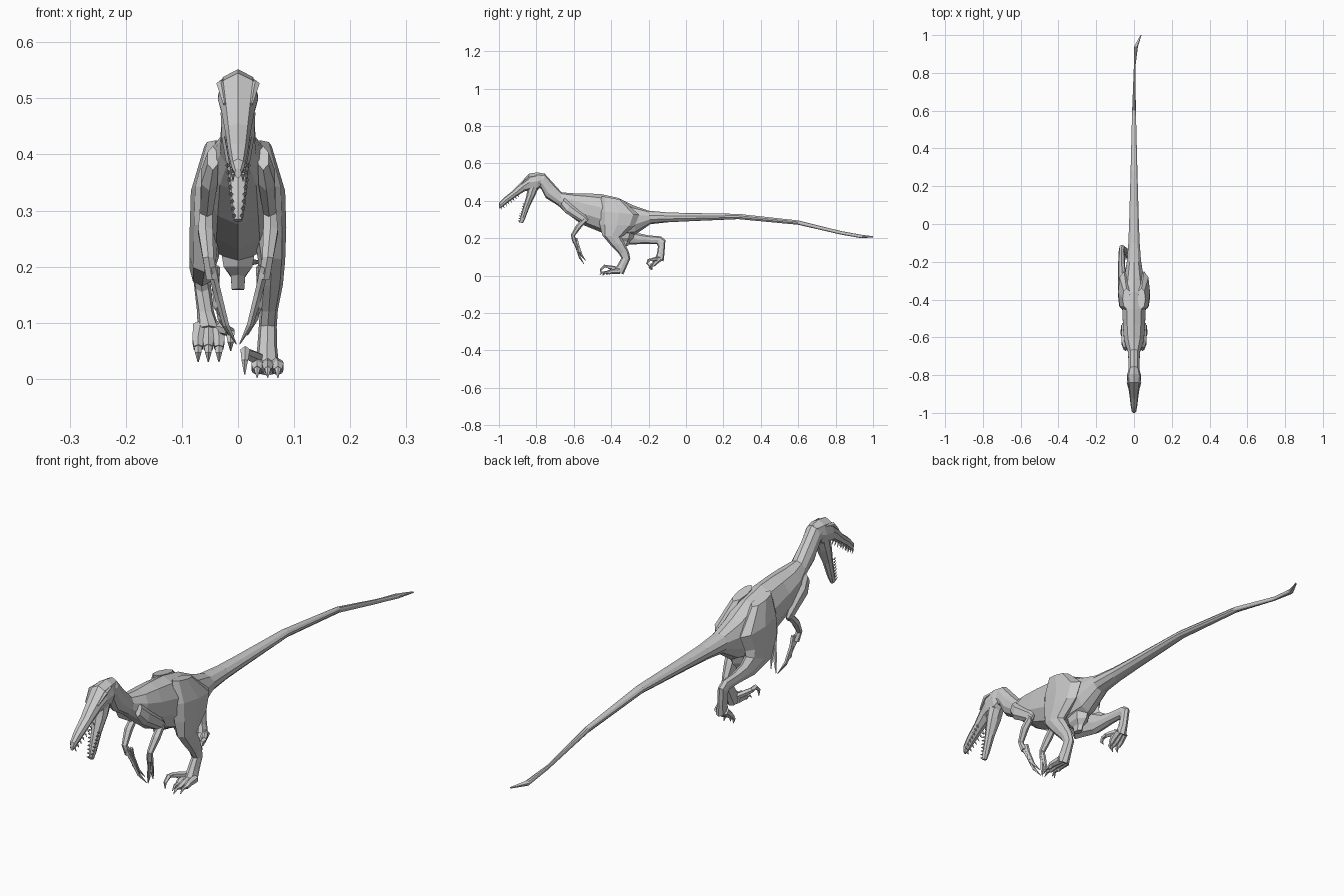
import bpy, bmesh, math
from mathutils import Vector


def skin(name, rings):
    """Join rings of points into one closed flat-shaded mesh."""
    bm = bmesh.new()
    loops = [[bm.verts.new(p) for p in r] for r in rings]
    n = len(loops[0])
    for a, b in zip(loops, loops[1:]):
        for i in range(n):
            j = (i + 1) % n
            bm.faces.new((a[i], a[j], b[j], b[i]))
    bm.faces.new(loops[0])
    bm.faces.new(loops[-1][::-1])
    bmesh.ops.recalc_face_normals(bm, faces=bm.faces)
    me = bpy.data.meshes.new(name)
    bm.to_mesh(me)
    bm.free()
    ob = bpy.data.objects.new(name, me)
    bpy.context.collection.objects.link(ob)
    return ob


def loft(name, sections, n=8, side=1):
    """Sections: (y1, z1, y2, z2, half width, x) with the two ends of the section in side view."""
    rings = []
    for y1, z1, y2, z2, w, x in sections:
        a, b = Vector((0, y1, z1)), Vector((0, y2, z2))
        c, h = (a + b) / 2, (a - b) / 2
        ring = []
        for i in range(n):
            t = 2 * math.pi * i / n
            p = c + h * math.cos(t)
            # slightly boxy width
            p.x = side * x + w * max(-1, min(1, 1.06 * math.sin(t)))
            ring.append(p)
        rings.append(ring)
    return skin(name, rings)


def tube(name, pts, radii, n=6):
    """Tapered tube along a path."""
    pts = [Vector(p) for p in pts]
    rings = []
    for i, p in enumerate(pts):
        d = (pts[min(i + 1, len(pts) - 1)] - pts[max(i - 1, 0)]).normalized()
        u = d.cross(Vector((1, 0, 0))).normalized()
        v = d.cross(u)
        rings.append([p + radii[i] * (u * math.cos(2 * math.pi * k / n)
                                      + v * math.sin(2 * math.pi * k / n)) for k in range(n)])
    return skin(name, rings)


# Neck, trunk and long stiff tail in one skin
loft("body", [
    (-.805, .545, -.80, .475, .027, 0),
    (-.755, .545, -.775, .465, .030, 0),
    (-.71, .495, -.75, .415, .029, 0),
    (-.665, .445, -.685, .375, .032, 0),
    (-.60, .44, -.64, .335, .052, 0),
    (-.53, .44, -.56, .275, .058, 0),
    (-.45, .435, -.45, .23, .062, 0),
    (-.36, .415, -.36, .205, .062, 0),
    (-.28, .375, -.27, .22, .050, 0),
    (-.20, .347, -.19, .275, .037, 0),
    (-.10, .338, -.10, .285, .030, 0),
    (.00, .335, .00, .29, .026, 0),
    (.28, .33, .28, .302, .018, 0),
    (.60, .295, .60, .272, .010, 0),
    (.83, .238, .83, .219, .004, .003),
    (.94, .218, .94, .200, .010, .011),
    (1.0, .211, 1.0, .205, .003, .037)], n=10)

# Pelvic keel below the belly
loft("pelvis_keel", [
    (-.39, .24, -.27, .24, .035, 0),
    (-.38, .20, -.28, .20, .028, 0),
    (-.36, .185, -.30, .18, .014, 0),
    (-.35, .16, -.31, .158, .012, 0)], n=6)

# Skull and upper jaw
loft("skull", [
    (-.76, .546, -.775, .475, .028, 0),
    (-.795, .552, -.795, .455, .036, 0),
    (-.84, .545, -.835, .452, .036, 0),
    (-.875, .507, -.86, .452, .030, 0),
    (-.925, .455, -.90, .428, .023, 0),
    (-.97, .42, -.95, .393, .018, 0),
    (-.998, .392, -.985, .365, .012, 0),
    (-1.0, .375, -.998, .358, .006, 0)])

# Lower jaw hanging open
loft("lower_jaw", [
    (-.845, .475, -.785, .475, .031, 0),
    (-.853, .43, -.805, .43, .029, 0),
    (-.868, .375, -.835, .37, .019, 0),
    (-.885, .315, -.86, .305, .013, 0),
    (-.892, .285, -.872, .28, .008, 0)])

for s, tag in ((1, "right"), (-1, "left")):
    # Brow ridge and teeth
    tube(f"{tag}_brow", [(s * .026, -.80, .532), (s * .031, -.84, .525), (s * .024, -.88, .49)],
         [.004, .008, .003], 5)
    for k in range(8):
        f = k / 7
        x, y, z = s * (.021 - .012 * f), -.90 - .092 * f, .432 - .066 * f
        tube(f"{tag}_upper_tooth", [(x, y, z), (x, y + .008, z - .014)], [.004, .0005], 4)
        x, y, z = s * (.019 - .012 * f), -.862 - .026 * f, .38 - .09 * f
        tube(f"{tag}_lower_tooth", [(x, y, z), (x, y - .012, z + .005)], [.004, .0005], 4)

    # Upper arm, forearm and palm
    loft(f"{tag}_upper_arm", [
        (-.65, .415, -.672, .372, .010, .045),
        (-.615, .385, -.645, .335, .016, .051),
        (-.54, .325, -.56, .285, .012, .056),
        (-.522, .30, -.535, .28, .006, .057)], 6, s)
    tube(f"{tag}_forearm", [(s * .057, -.54, .298), (s * .058, -.575, .262), (s * .053, -.605, .215),
                            (s * .046, -.595, .18)], [.013, .015, .011, .012])
    # Three long clawed fingers
    for i, (tx, ty, tz) in enumerate(((.003, -.545, .062), (.017, -.535, .078), (.028, -.56, .105))):
        b = Vector((.048 - .004 * i, -.605 + .009 * i, .20))
        t = Vector((tx, ty, tz))
        m1, m2 = b.lerp(t, .35), b.lerp(t, .72)
        m1.x += .004
        m2 += Vector((.006, -.005, -.004))
        tube(f"{tag}_finger", [(s * p.x, p.y, p.z) for p in (b, m1, m2, t)],
             [.008, .0075, .006, .001], 5)

# Standing right leg
hip = [(-.45, .425, -.34, .405, .020, .040),
       (-.465, .345, -.25, .325, .031, .053),
       (-.462, .275, -.275, .265, .030, .056)]
loft("right_leg", hip + [
    (-.447, .215, -.345, .205, .024, .060),
    (-.405, .165, -.325, .17, .022, .058),
    (-.362, .12, -.305, .125, .016, .055),
    (-.345, .095, -.298, .09, .016, .053),
    (-.365, .06, -.318, .045, .018, .052),
    (-.385, .03, -.335, .006, .022, .052)], 8, 1)

# Raised left leg swinging back
loft("left_leg", hip + [
    (-.42, .19, -.275, .245, .026, .060),
    (-.31, .165, -.245, .225, .022, .064),
    (-.22, .17, -.20, .215, .018, .066),
    (-.155, .168, -.135, .21, .015, .066),
    (-.15, .155, -.11, .19, .015, .064),
    (-.155, .12, -.115, .12, .015, .058),
    (-.165, .095, -.12, .075, .020, .052)], 8, -1)

# Toes with hooked claws
for x0, x1, dy in ((.038, .034, .02), (.052, .053, 0), (.066, .071, .015)):
    tube("right_toe", [(x0, -.355, .024), (x1, -.40, .022), (x1, -.43 + dy, .014)],
         [.016, .012, .009])
    tube("right_toe_claw", [(x1, -.425 + dy, .016), (x1, -.447 + dy, .017), (x1, -.463 + dy, .002)],
         [.008, .006, .001], 5)
    tube("left_toe", [(-x0, -.14, .092), (-x1, -.165, .068), (-x1, -.185 + dy / 2, .055)],
         [.016, .012, .009])
    tube("left_toe_claw", [(-x1, -.182 + dy / 2, .058), (-x1, -.195 + dy / 2, .046),
                           (-x1, -.19 + dy / 2, .030)], [.008, .006, .001], 5)

# Raised sickle claws on the inner toes
tube("right_sickle_toe", [(.040, -.36, .035), (.022, -.395, .042), (.013, -.415, .046)],
     [.011, .011, .009])
tube("right_sickle_claw", [(.013, -.41, .046), (.013, -.435, .050), (.012, -.455, .032), (.012, -.455, .008)],
     [.009, .009, .006, .001], 5)
tube("left_sickle_toe", [(-.040, -.14, .09), (-.024, -.165, .088), (-.015, -.182, .085)],
     [.011, .011, .009])
tube("left_sickle_claw", [(-.015, -.18, .085), (-.014, -.20, .082), (-.013, -.207, .066), (-.013, -.195, .05)],
     [.009, .008, .006, .001], 5)
